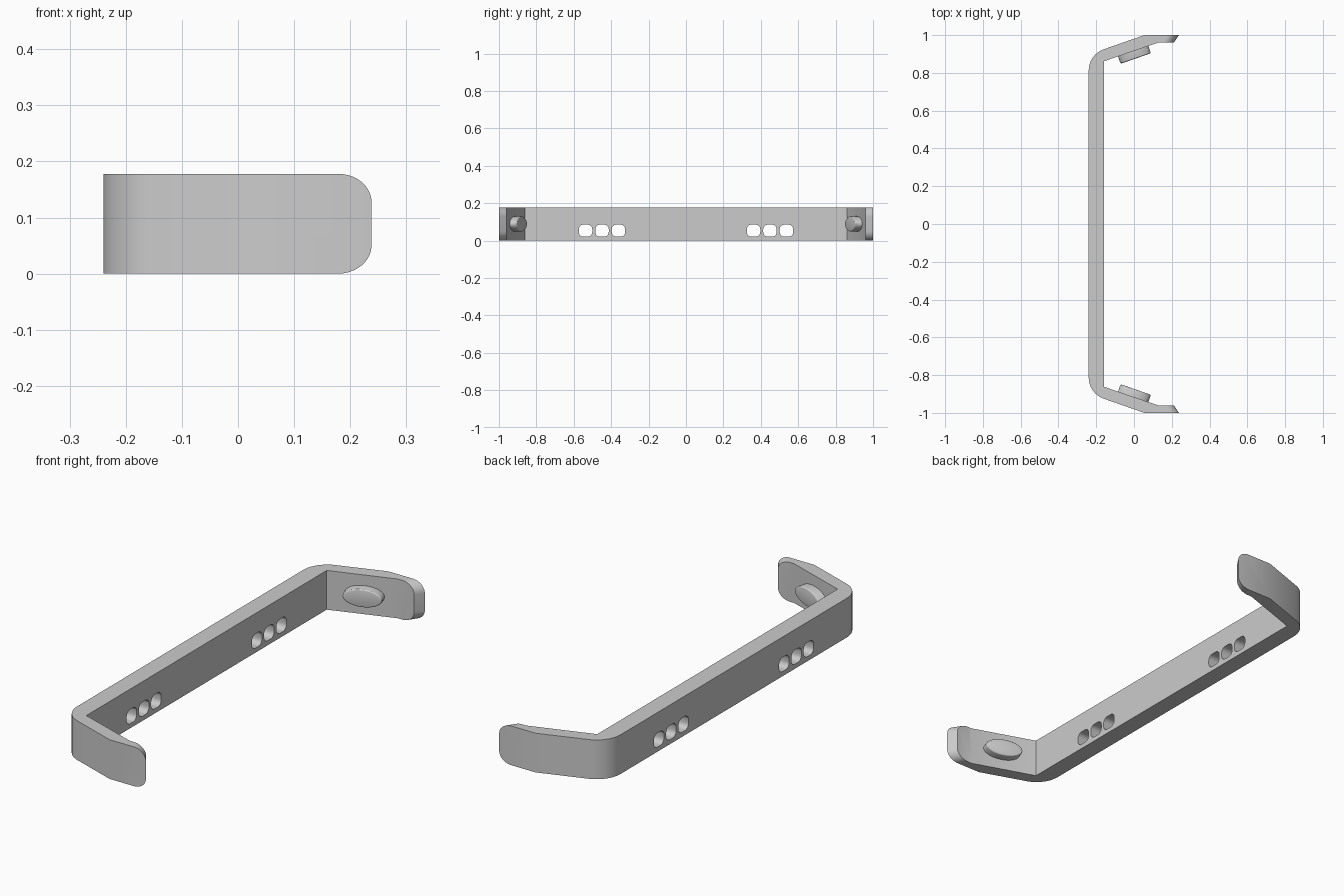
import bpy, bmesh
from math import sin, cos, pi, atan2
from mathutils import Vector, Matrix

cube = bpy.data.objects.get("Cube")
if cube:
    bpy.data.objects.remove(cube, do_unlink=True)

HEIGHT = 0.178
grey = bpy.data.materials.new("light grey")
grey.use_nodes = True
grey.diffuse_color = (0.6, 0.6, 0.6, 1)
grey.node_tree.nodes["Principled BSDF"].inputs["Base Color"].default_value = (0.6, 0.6, 0.6, 1)


def finish(bm, name):
    bmesh.ops.recalc_face_normals(bm, faces=bm.faces)
    mesh = bpy.data.meshes.new(name)
    bm.to_mesh(mesh)
    bm.free()
    mesh.materials.append(grey)
    obj = bpy.data.objects.new(name, mesh)
    bpy.context.collection.objects.link(obj)
    return obj


def smooth(obj):
    bpy.ops.object.select_all(action='DESELECT')
    obj.select_set(True)
    bpy.context.view_layer.objects.active = obj
    bpy.ops.object.shade_smooth_by_angle(angle=0.35)


def prism(bm, points, offset):
    face = bm.faces.new([bm.verts.new(p) for p in points])
    out = bmesh.ops.extrude_face_region(bm, geom=[face])
    verts = [g for g in out["geom"] if isinstance(g, bmesh.types.BMVert)]
    bmesh.ops.translate(bm, verts=verts, vec=offset)
    return verts


def fillet(corner, toward_a, toward_b, length, steps):
    # circular arc tangent to both directions leaving the corner
    a, b = toward_a.normalized(), toward_b.normalized()
    half = a.angle(b) / 2
    radius = length * sin(half) / cos(half)
    mid = (a + b).normalized()
    side = (b - a).normalized()
    centre = corner + mid * (length / cos(half))
    sweep = pi / 2 - half
    return [centre + radius * (-mid * cos(t) + side * sin(t))
            for t in (sweep * (2 * i / steps - 1) for i in range(steps + 1))]


# Bracket outline: one end, then its mirror image
corner = Vector((-0.24, 0.897))
knee, tip = Vector((0.055, 1.0)), Vector((0.238, 1.0))
tip_in, knee_in = Vector((0.212, 0.961)), Vector((0.13, 0.961))
half = fillet(corner, Vector((0, -1)), knee - corner, 0.085, 10)
half += [knee, tip, tip_in, knee_in, Vector((-0.158, 0.862))]
outline = half + [Vector((p.x, -p.y)) for p in reversed(half)]

bm = bmesh.new()
prism(bm, [(p.x, p.y, 0) for p in outline], (0, 0, HEIGHT))
# Round the upper and lower corners of both tips
corners = [e for e in bm.edges if all(v.co.x > 0.2 for v in e.verts)
           and abs(e.verts[0].co.z - e.verts[1].co.z) < 0.01]
bmesh.ops.bevel(bm, geom=corners, offset=0.05, offset_type='OFFSET',
                segments=10, profile=0.5, affect='EDGES')
bracket = finish(bm, "bracket")

# Six rounded slots through the long wall
bm = bmesh.new()
W, H, R = 0.036, 0.032, 0.024
for sign in (-1, 1):
    for y in (0.361, 0.449, 0.537):
        loop = []
        for k, (sy, sz) in enumerate(((1, 1), (-1, 1), (-1, -1), (1, -1))):
            for i in range(6):
                t = (k + i / 5) * pi / 2
                loop.append((-0.3, sign * y + sy * (W - R) + R * cos(t),
                             0.053 + sz * (H - R) + R * sin(t)))
        prism(bm, loop, (0.2, 0, 0))
cutter = finish(bm, "slot_cutter")
cutter.hide_render = True
cut = bracket.modifiers.new("slots", 'BOOLEAN')
cut.operation, cut.solver, cut.object = 'DIFFERENCE', 'EXACT', cutter
bpy.context.view_layer.objects.active = bracket
bpy.ops.object.modifier_apply(modifier=cut.name)
bpy.data.objects.remove(cutter, do_unlink=True)
smooth(bracket)

# Oval pads on the inner faces of the slanted arms
slope = atan2(knee.y - corner.y, knee.x - corner.x)
for name, sign in (("back_pad", 1), ("front_pad", -1)):
    bm = bmesh.new()
    ring = [(0.085 * cos(2 * pi * i / 48), 0.01, 0.041 * sin(2 * pi * i / 48)) for i in range(48)]
    prism(bm, ring, (0, -0.05, 0))
    rim = [e for e in bm.edges if all(v.co.y < -0.03 for v in e.verts)]
    bmesh.ops.bevel(bm, geom=rim, offset=0.008, segments=3, profile=0.5, affect='EDGES')
    bm.transform(Matrix.Translation((-0.004, 0.914, HEIGHT / 2)) @ Matrix.Rotation(slope, 4, 'Z'))
    if sign < 0:
        bm.transform(Matrix.Scale(-1, 4, (0, 1, 0)))
    smooth(finish(bm, name))
